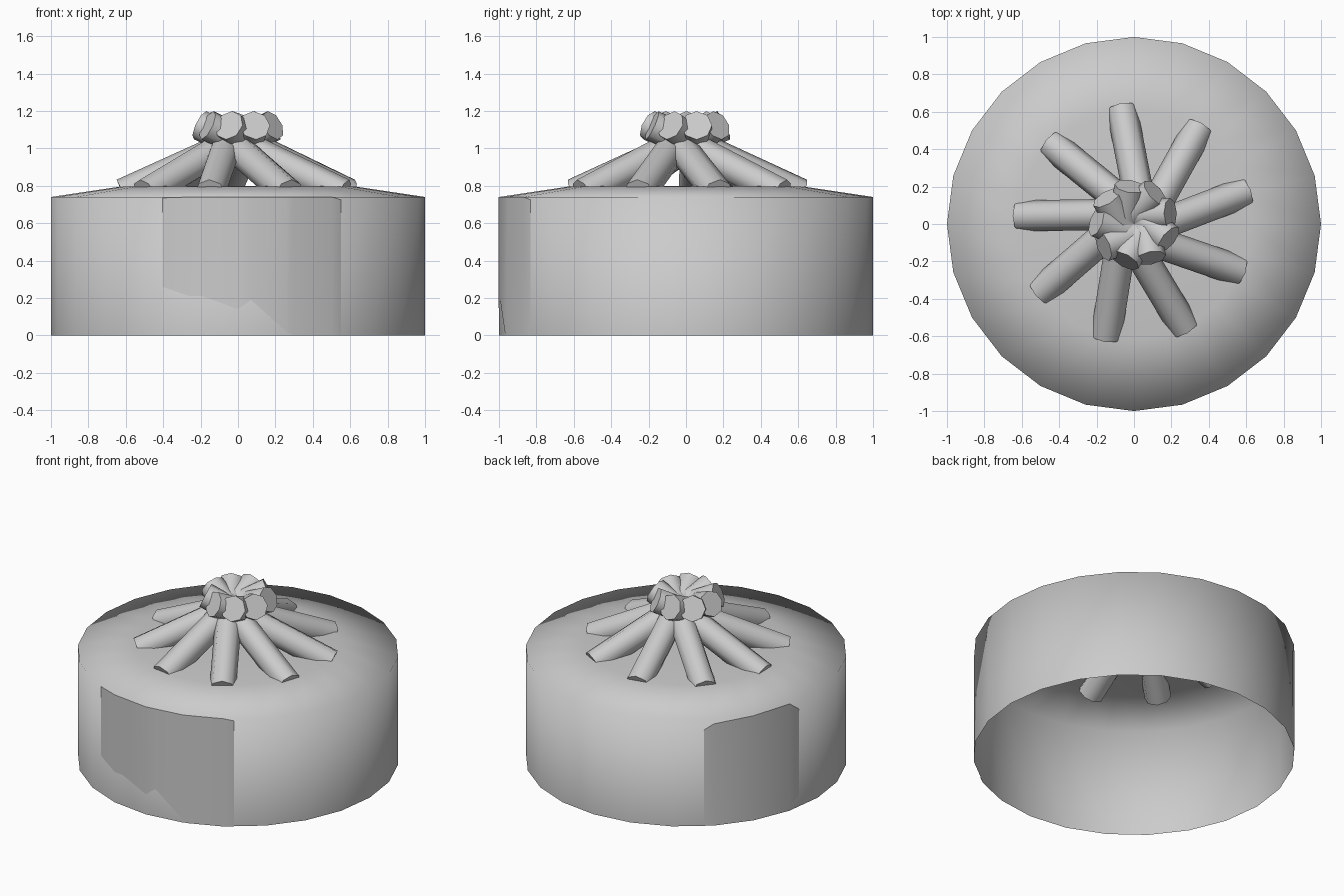
import bpy, bmesh, math
from mathutils import Vector

if "Cube" in bpy.data.objects:
    bpy.data.objects.remove(bpy.data.objects["Cube"])

SIDES = 24
STEP = 360 / SIDES


def finish(bm, name, angle):
    me = bpy.data.meshes.new(name)
    bm.to_mesh(me)
    bm.free()
    ob = bpy.data.objects.new(name, me)
    bpy.context.collection.objects.link(ob)
    bpy.ops.object.select_all(action='DESELECT')
    ob.select_set(True)
    bpy.context.view_layer.objects.active = ob
    bpy.ops.object.shade_smooth_by_angle(angle=math.radians(angle))
    return ob


def on_wall(deg, z, lift=0.0):
    # point on the faceted wall, so panels hug its flat sides
    off = deg % STEP - STEP / 2
    r = math.cos(math.radians(STEP / 2)) / math.cos(math.radians(off)) + lift
    a = math.radians(deg)
    return Vector((r * math.cos(a), r * math.sin(a), z))


# Tent cover: open-bottomed drum with a shallow roof
bm = bmesh.new()
rings = []
for r, z in [(1, 0), (1, 0.74), (0.62, 0.797)]:
    rings.append([bm.verts.new((r * math.cos(math.tau * i / SIDES),
                                r * math.sin(math.tau * i / SIDES), z)) for i in range(SIDES)])
for lo, hi in zip(rings, rings[1:]):
    for i in range(SIDES):
        j = (i + 1) % SIDES
        bm.faces.new((lo[i], lo[j], hi[j], hi[i]))
apex = bm.verts.new((0, 0, 0.8))
for i in range(SIDES):
    bm.faces.new((rings[-1][i], rings[-1][(i + 1) % SIDES], apex))
finish(bm, "tent_cover", 90)


# Cloth panels laid on the wall: columns of (angle, bottom, top)
def panel(name, columns):
    bm = bmesh.new()
    cols = [[bm.verts.new(on_wall(a, b + (t - b) * k, 0.003)) for k in (0, 1)]
            for a, b, t in columns]
    for (a, b), (c, d) in zip(cols, cols[1:]):
        bm.faces.new((a, c, d, b))
    finish(bm, name, 60)


panel("front_door_panel", [(246, .26, .735), (255, .21, .74), (259, .21, .74), (270, .14, .74),
                           (274, .19, .74), (285, .02, .74), (287, 0, .74), (300, 0, .74),
                           (303.5, 0, .725)])
panel("side_door_panel", [(131.5, .005, .66), (135, .005, .7), (150, .01, .72),
                          (165, .03, .735), (170, .08, .67)])


# Roof poles: nine crossing poles whose upper tips form the crown
def pole(index, deg):
    a = math.radians(deg)
    out = Vector((math.cos(a), math.sin(a), 0))
    side = Vector((math.sin(a), -math.cos(a), 0))      # clockwise offset
    low = out * 0.616 + Vector((0, 0, 0.757))
    high = out * -0.19 + side * 0.07 + Vector((0, 0, 1.123))
    axis = high - low
    bm = bmesh.new()
    bmesh.ops.create_cone(bm, cap_ends=True, segments=8, radius1=0.083, radius2=0.083,
                          depth=axis.length)
    m = axis.to_track_quat('Z', 'Y').to_matrix().to_4x4()
    m.translation = (low + high) / 2
    bm.transform(m)
    finish(bm, f"roof_pole_{index}", 50)


for k in range(9):
    pole(k + 1, 96 + 40 * k)
